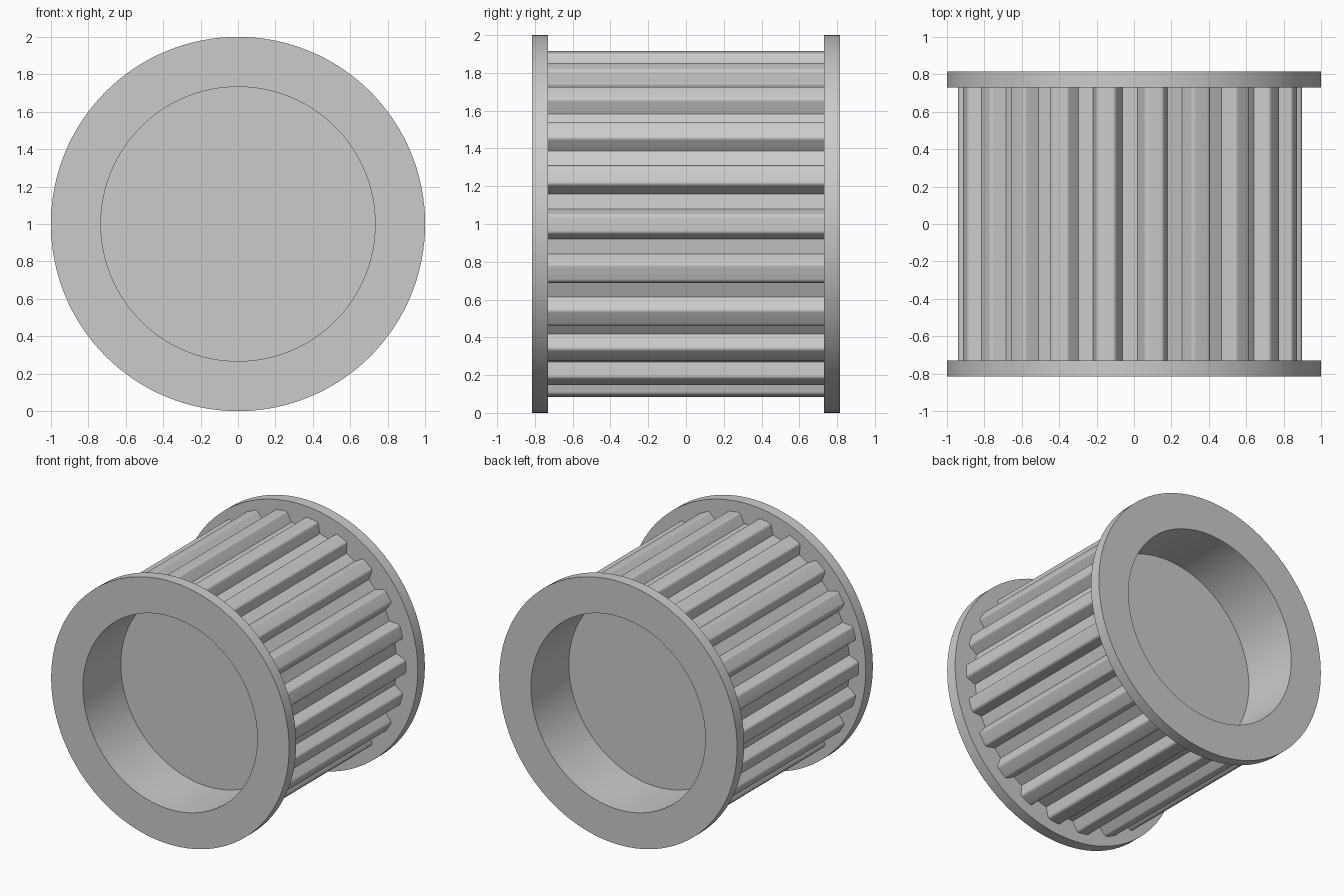
import bpy, bmesh, math
from mathutils import Vector, Matrix

cube = bpy.data.objects.get("Cube")
if cube:
    bpy.data.objects.remove(cube, do_unlink=True)

TEETH = 22
FLANGE_R, BORE_R, CORE_R = 1.0, 0.733, 0.82
ROOT_R, TIP_R = 0.84, 0.92
HALF_LEN, FLANGE_IN, WEB = 0.815, 0.73, 0.36
TOOTH_SHIFT = -0.021      # the toothed ring sits slightly off the axis

grey = bpy.data.materials.new("plain_grey")
grey.use_nodes = True
grey.diffuse_color = (0.6, 0.6, 0.6, 1)
grey.node_tree.nodes["Principled BSDF"].inputs["Base Color"].default_value = (0.6, 0.6, 0.6, 1)


def finish(bm, name):
    bmesh.ops.recalc_face_normals(bm, faces=bm.faces)
    mesh = bpy.data.meshes.new(name)
    bm.to_mesh(mesh)
    bm.free()
    mesh.materials.append(grey)
    obj = bpy.data.objects.new(name, mesh)
    bpy.context.collection.objects.link(obj)
    bpy.ops.object.select_all(action='DESELECT')
    obj.select_set(True)
    bpy.context.view_layer.objects.active = obj
    bpy.ops.object.shade_smooth_by_angle(angle=math.radians(30))
    return obj


# Hub: core, two flanges and the recesses on both ends, turned about y
half = [(0, WEB), (BORE_R, WEB), (BORE_R, HALF_LEN), (FLANGE_R, HALF_LEN),
        (FLANGE_R, FLANGE_IN), (CORE_R, FLANGE_IN)]
profile = [(r, -y) for r, y in half] + half[::-1]
bm = bmesh.new()
verts = [bm.verts.new((r, y, 1)) for r, y in profile]
edges = [bm.edges.new(pair) for pair in zip(verts, verts[1:])]
bmesh.ops.spin(bm, geom=verts + edges, cent=(0, 0, 1), axis=(0, 1, 0),
               angle=math.tau, steps=128)
bmesh.ops.remove_doubles(bm, verts=bm.verts, dist=0.0005)
finish(bm, "flanged_hub")


# Half of one tooth in (sideways, radial) form: flank, then rounded corner
base, corner = Vector((0.08, ROOT_R)), Vector((0.05, TIP_R))
start = corner + (base - corner).normalized() * 0.017
end = corner - Vector((0.017, 0))
flank = [base]
for i in range(7):
    t = i / 6
    flank.append(start * (1 - t) ** 2 + corner * 2 * t * (1 - t) + end * t * t)
tooth = flank + [Vector((-p.x, p.y)) for p in reversed(flank)]

# Toothed ring: the tooth repeated round the axis and drawn along y
bm = bmesh.new()
outline = []
for n in range(TEETH):
    turn = Matrix.Rotation(n * math.tau / TEETH, 2)
    for p in tooth:
        q = turn @ Vector((p.y, -p.x))
        outline.append((q.x + TOOTH_SHIFT, q.y + 1))
front = [bm.verts.new((x, -FLANGE_IN, z)) for x, z in outline]
back = [bm.verts.new((x, FLANGE_IN, z)) for x, z in outline]
for i in range(len(outline)):
    j = (i + 1) % len(outline)
    bm.faces.new((front[i], front[j], back[j], back[i]))
finish(bm, "toothed_ring")
